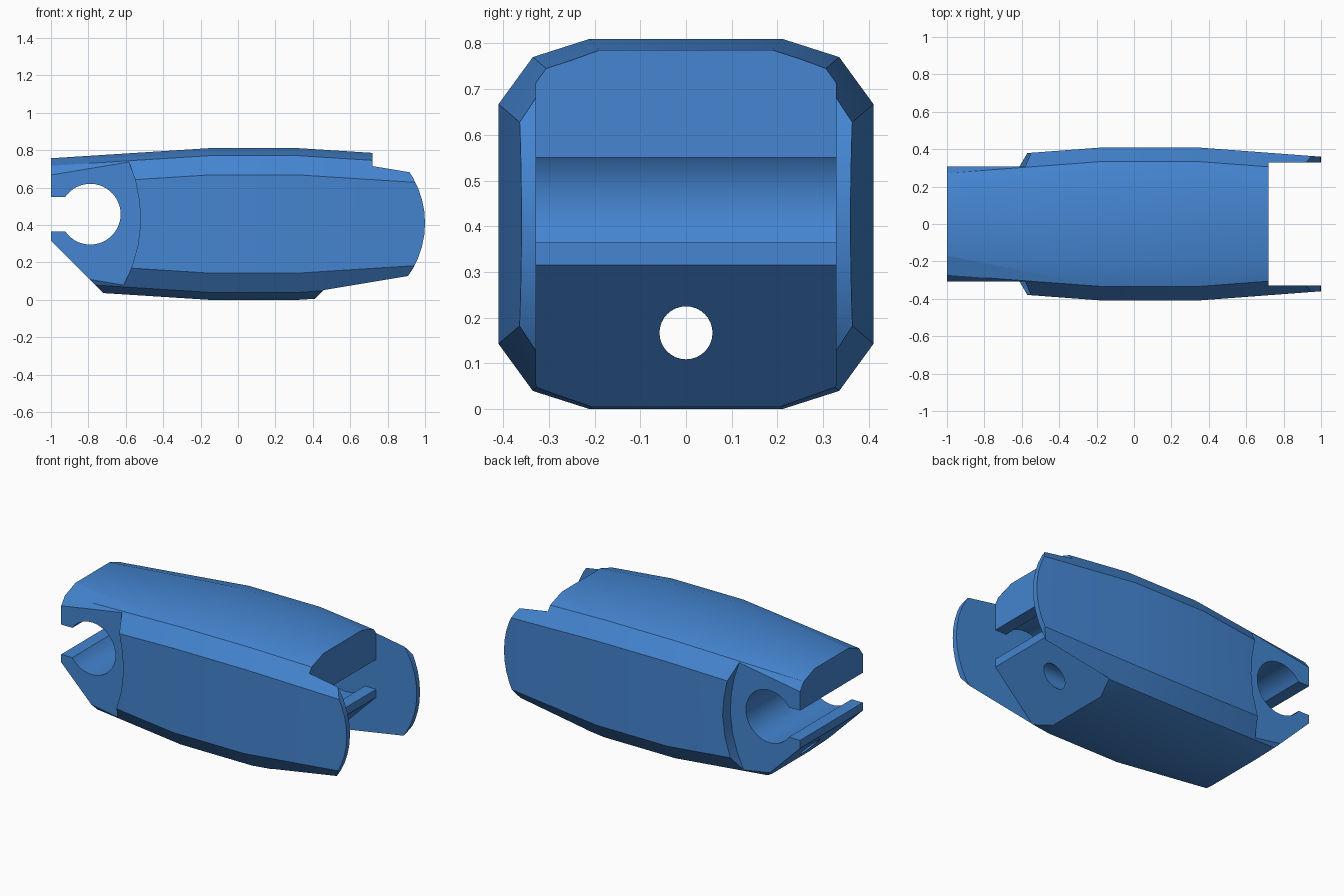
import bpy, bmesh, math

if "Cube" in bpy.data.objects:
    bpy.data.objects.remove(bpy.data.objects["Cube"])

blue = bpy.data.materials.new("link_blue")
blue.diffuse_color = (0.058, 0.235, 0.638, 1)
blue.use_nodes = True
blue.node_tree.nodes["Principled BSDF"].inputs["Base Color"].default_value = blue.diffuse_color


def make_object(name, bm):
    bmesh.ops.recalc_face_normals(bm, faces=bm.faces)
    mesh = bpy.data.meshes.new(name)
    bm.to_mesh(mesh)
    bm.free()
    mesh.materials.append(blue)
    obj = bpy.data.objects.new(name, mesh)
    bpy.context.collection.objects.link(obj)
    return obj


def loft(name, rings):
    """Closed solid through rings that share a point count."""
    bm = bmesh.new()
    loops = [[bm.verts.new(p) for p in ring] for ring in rings]
    n = len(loops[0])
    for a, b in zip(loops, loops[1:]):
        for i in range(n):
            j = (i + 1) % n
            bm.faces.new((a[i], a[j], b[j], b[i]))
    bm.faces.new(loops[0])
    bm.faces.new(loops[-1])
    return make_object(name, bm)


def prism(name, profile, y0, y1):
    """Extrude an x-z profile along y."""
    return loft(name, [[(x, y, z) for x, z in profile] for y in (y0, y1)])


def cut(target, cutter):
    cutter.hide_render = True
    mod = target.modifiers.new(cutter.name, 'BOOLEAN')
    mod.operation = 'DIFFERENCE'
    mod.solver = 'EXACT'
    mod.object = cutter
    bpy.context.view_layer.objects.active = target
    bpy.ops.object.modifier_apply(modifier=mod.name)
    bpy.data.objects.remove(cutter)


# Barrel body: chamfered section, inset towards both ends
MID = 0.405


def section(x):
    d = 0.075 * max(-0.16 - x, x - 0.33, 0)
    quarter = [(0.41 - d, 0.262 - 0.85 * d),
               (0.335 - d, 0.365 - 0.85 * d),
               (0.21 - 0.7 * d, 0.405 - 0.85 * d)]
    half = quarter + [(-y, z) for y, z in reversed(quarter)]
    full = half + [(-y, -z) for y, z in half]
    return [(x, y, MID + z) for y, z in full]


body = loft("chain_link", [section(x) for x in (-1.05, -0.16, 0.33, 1.05)])


# Snap clip ends: round pin seat, open slot and sloped underside
def clip_cutter(name, end, outer, half_width):
    r, zc, half_slot = 0.1625, 0.4575, 0.0925
    xc = end - 0.21 if end > 0 else end + 0.21
    s = 1 if end > 0 else -1
    a0 = math.asin(half_slot / r)
    n = 40
    pts = [(outer, 1.0), (end, 1.0), (end, zc + half_slot)]
    for i in range(n + 1):
        a = a0 + (2 * math.pi - 2 * a0) * i / n
        pts.append((xc + s * r * math.cos(a), zc + r * math.sin(a)))
    pts += [(end, zc - half_slot), (end, 0.315),
            (end - s * 0.37, -0.055), (outer, -0.055)]
    return prism(name, pts, -half_width, half_width)


# Narrowed tab: side recesses with a curved shoulder
shoulder = [(-0.595, 0.9), (-0.585, 0.745), (-0.548, 0.635), (-0.528, 0.53),
            (-0.52, 0.42), (-0.535, 0.29), (-0.57, 0.17), (-0.613, 0.075),
            (-0.65, -0.1), (-1.2, -0.1), (-1.2, 0.9)]
for side in (-1, 1):
    cut(body, prism("tab_recess", shoulder, side * 0.308, side * 0.6))

cut(body, clip_cutter("tab_clip_cut", -1.0, -1.2, 0.6))
cut(body, clip_cutter("fork_clip_cut", 0.72, 1.2, 0.328))

# Rounded tips on the fork plates
tip = [(0.51 + 0.49 * math.cos(a), 0.41 + 0.49 * math.sin(a))
       for a in (math.radians(-60 + 7.5 * i) for i in range(17))]
tip += [(1.3, tip[-1][1]), (1.3, tip[0][1])]
cut(body, prism("fork_tip_cut", tip, -0.6, 0.6))

# Lengthwise bore
bore = [[(x, 0.058 * math.cos(a), 0.167 + 0.058 * math.sin(a))
         for a in (2 * math.pi * i / 32 for i in range(32))]
        for x in (-1.3, 1.3)]
cut(body, loft("bore_cut", bore))

bpy.ops.object.select_all(action='DESELECT')
body.select_set(True)
bpy.context.view_layer.objects.active = body
bpy.ops.object.shade_smooth_by_angle(angle=math.radians(30))
